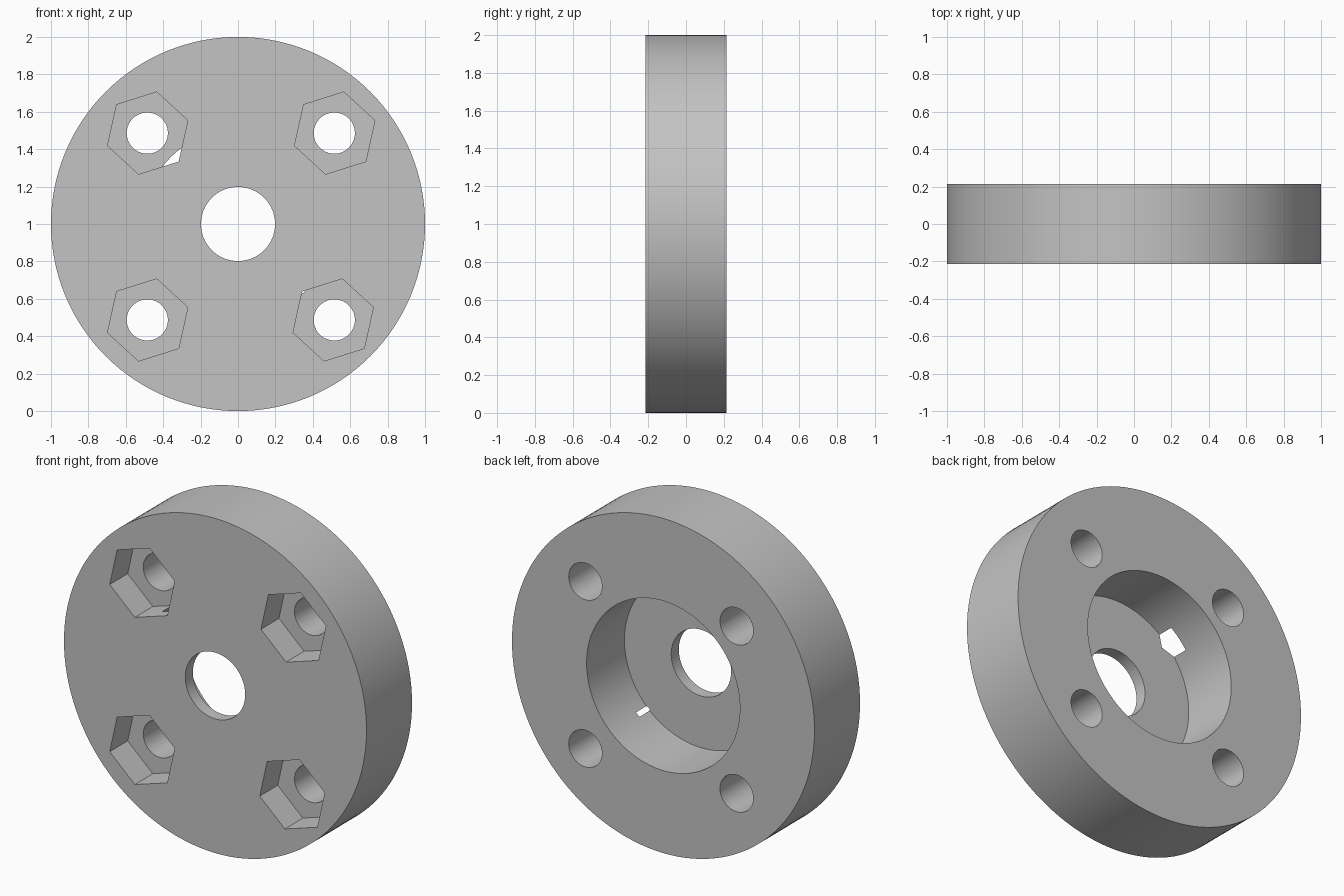
import bpy, bmesh, math

if "Cube" in bpy.data.objects:
    bpy.data.objects.remove(bpy.data.objects["Cube"])

FRONT, BACK = -0.215, 0.215
grey = bpy.data.materials.new("plain grey")
grey.diffuse_color = (0.55, 0.55, 0.55, 1)
grey.use_nodes = True
grey.node_tree.nodes["Principled BSDF"].inputs["Base Color"].default_value = grey.diffuse_color


def prism(name, x, z, radius, y0, y1, sides=128, phase=0.0):
    """Regular prism lying along y, centred on (x, z)."""
    bm = bmesh.new()
    ring = []
    for i in range(sides):
        a = math.radians(phase) + math.tau * i / sides
        ring.append(bm.verts.new((x + radius * math.cos(a), y0, z + radius * math.sin(a))))
    face = bm.faces.new(ring)
    ext = bmesh.ops.extrude_face_region(bm, geom=[face])["geom"]
    bmesh.ops.translate(bm, vec=(0, y1 - y0, 0),
                        verts=[v for v in ext if isinstance(v, bmesh.types.BMVert)])
    bmesh.ops.recalc_face_normals(bm, faces=bm.faces)
    mesh = bpy.data.meshes.new(name)
    bm.to_mesh(mesh)
    bm.free()
    mesh.materials.append(grey)
    ob = bpy.data.objects.new(name, mesh)
    bpy.context.collection.objects.link(ob)
    return ob


# Wheel-like disc
disc = prism("disc", 0, 1, 1.0, FRONT, BACK)

# Rear pocket and centre hole
cutters = [
    prism("pocket_cutter", 0, 1, 0.507, FRONT + 0.072, BACK + 0.1),
    prism("centre_hole_cutter", 0, 1, 0.198, FRONT - 0.1, BACK + 0.1),
]

# Four bolt holes with hexagonal nut recesses in the front
nuts = [(-0.483, 1.486), (0.517, 1.486), (-0.483, 0.487), (0.509, 0.487)]
for i, (hx, hz) in enumerate(nuts):
    bx = -0.485 if hx < 0 else 0.515
    cutters.append(prism(f"bolt_hole_cutter_{i}", bx, hz, 0.11, FRONT - 0.1, BACK + 0.1, 64))
    cutters.append(prism(f"nut_recess_cutter_{i}", hx, hz, 0.225, FRONT - 0.1,
                         FRONT + 0.17, 6, 17.5))

# Cut everything out of the disc
bpy.context.view_layer.objects.active = disc
disc.select_set(True)
for c in cutters:
    c.hide_render = True
    mod = disc.modifiers.new(c.name, 'BOOLEAN')
    mod.operation = 'DIFFERENCE'
    mod.solver = 'EXACT'
    mod.object = c
    bpy.ops.object.modifier_apply(modifier=mod.name)
for c in cutters:
    bpy.data.objects.remove(c)

bpy.ops.object.shade_smooth_by_angle(angle=math.radians(30))
